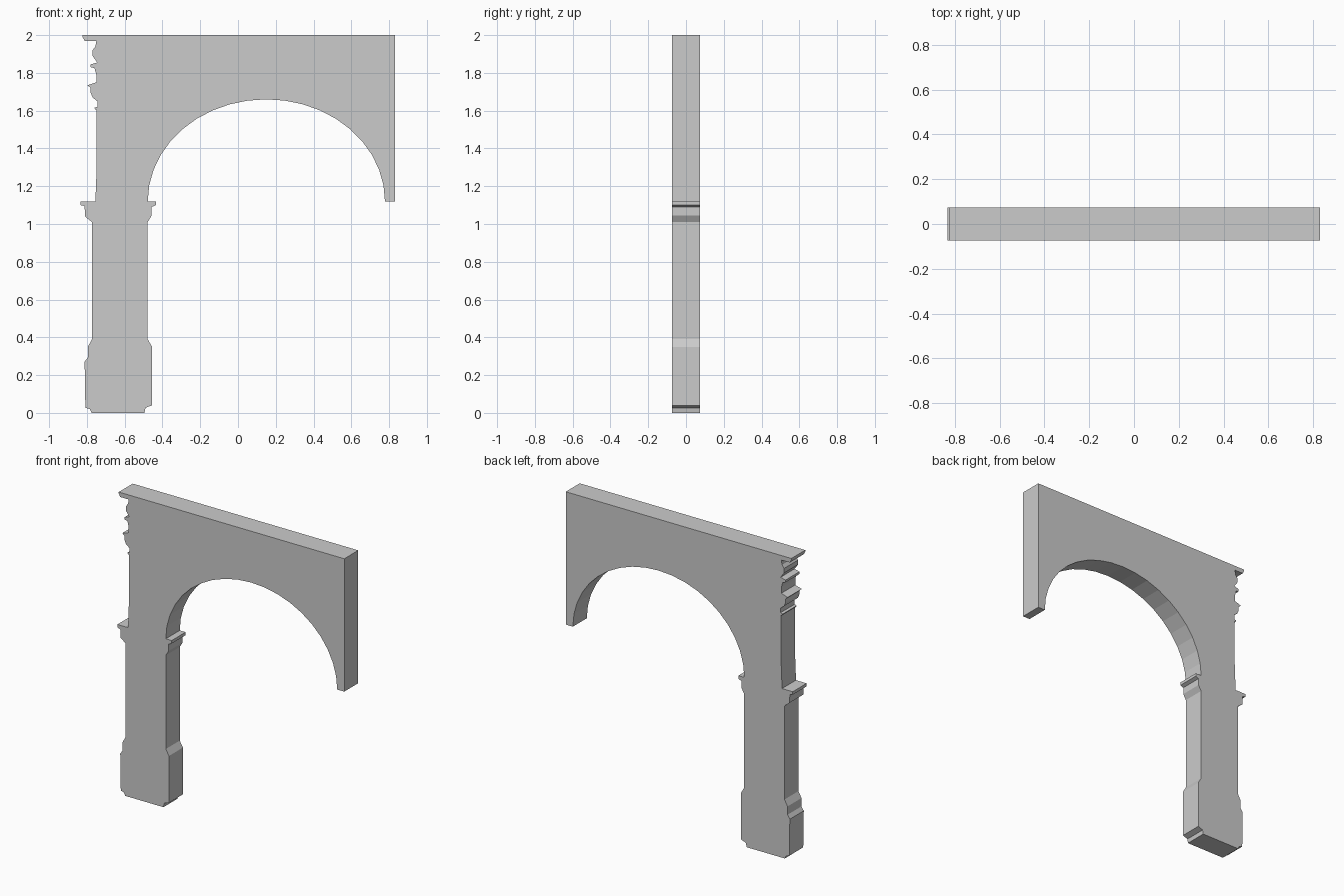
import bpy
import bmesh
from math import cos, sin, pi

HALF_DEPTH = 0.073
TOP = 2.0
SPRING = 1.12          # height where the arch starts
RIGHT_EDGE = 0.83


def remove_default_cube():
    cube = bpy.data.objects.get("Cube")
    if cube:
        bpy.data.objects.remove(cube, do_unlink=True)


def make_material(name, colour):
    material = bpy.data.materials.new(name)
    material.use_nodes = True
    material.diffuse_color = colour
    shader = material.node_tree.nodes["Principled BSDF"]
    shader.inputs["Base Color"].default_value = colour
    return material


def arch_points(centre, half_width, rise, segments):
    """Half ellipse running from the left springing to the right one."""
    points = []
    for step in range(segments + 1):
        angle = pi * (1 - step / segments)
        points.append((centre + half_width * cos(angle),
                       SPRING + rise * sin(angle)))
    return points


def extrude_profile(name, profile, half_depth, material):
    """Make a closed slab from an outline in the x-z plane."""
    mesh = bpy.data.meshes.new(name)
    bm = bmesh.new()
    outline = [bm.verts.new((x, -half_depth, z)) for x, z in profile]
    front = bm.faces.new(outline)
    back = bmesh.ops.extrude_face_region(bm, geom=[front], use_keep_orig=True)
    moved = [item for item in back["geom"]
             if isinstance(item, bmesh.types.BMVert)]
    bmesh.ops.translate(bm, verts=moved, vec=(0, 2 * half_depth, 0))
    bmesh.ops.recalc_face_normals(bm, faces=bm.faces)
    # Triangulate the two concave broad faces cleanly
    broad = [face for face in bm.faces if len(face.verts) > 4]
    bmesh.ops.triangulate(bm, faces=broad, ngon_method="BEAUTY")
    bm.to_mesh(mesh)
    bm.free()
    mesh.materials.append(material)
    slab = bpy.data.objects.new(name, mesh)
    bpy.context.collection.objects.link(slab)
    return slab


remove_default_cube()
stone = make_material("grey stone", (0.6, 0.6, 0.6, 1))

# Cornice and entablature mouldings on the outer edge, going down
cornice = [
    (-.823, TOP), (-.823, 1.99), (-.812, 1.97), (-.75, 1.97), (-.755, 1.94),
    (-.77, 1.92), (-.77, 1.89), (-.745, 1.855), (-.78, 1.845), (-.78, 1.83),
    (-.76, 1.825), (-.75, 1.79), (-.75, 1.75), (-.797, 1.735), (-.78, 1.72),
    (-.78, 1.695), (-.77, 1.67), (-.745, 1.65), (-.745, 1.62),
    (-.76, 1.615), (-.755, 1.605), (-.748, 1.605),
]

# Upper wall and the outer edge of the pier capital, shaft and plinth
outer_pier = [
    (-.748, 1.3), (-.755, SPRING), (-.833, SPRING), (-.833, 1.1),
    (-.812, 1.095), (-.81, 1.04), (-.773, 1.01), (-.773, .39), (-.795, .35),
    (-.795, .295), (-.812, .27), (-.808, .027), (-.785, .02), (-.775, 0),
]

# Inner edge of the plinth, shaft and capital, going up
inner_pier = [
    (-.495, 0), (-.49, .027), (-.455, .04), (-.455, .35), (-.478, .39),
    (-.478, 1.01), (-.457, 1.045), (-.457, 1.09), (-.435, 1.1),
    (-.435, SPRING),
]

# Arch opening, then the straight cut at the end of the half bay
arch = arch_points(centre=0.15, half_width=0.628, rise=0.54, segments=20)
end_cut = [(RIGHT_EDGE, SPRING), (RIGHT_EDGE, TOP)]

extrude_profile("arcade_wall_with_pier",
                cornice + outer_pier + inner_pier + arch + end_cut,
                HALF_DEPTH, stone)
